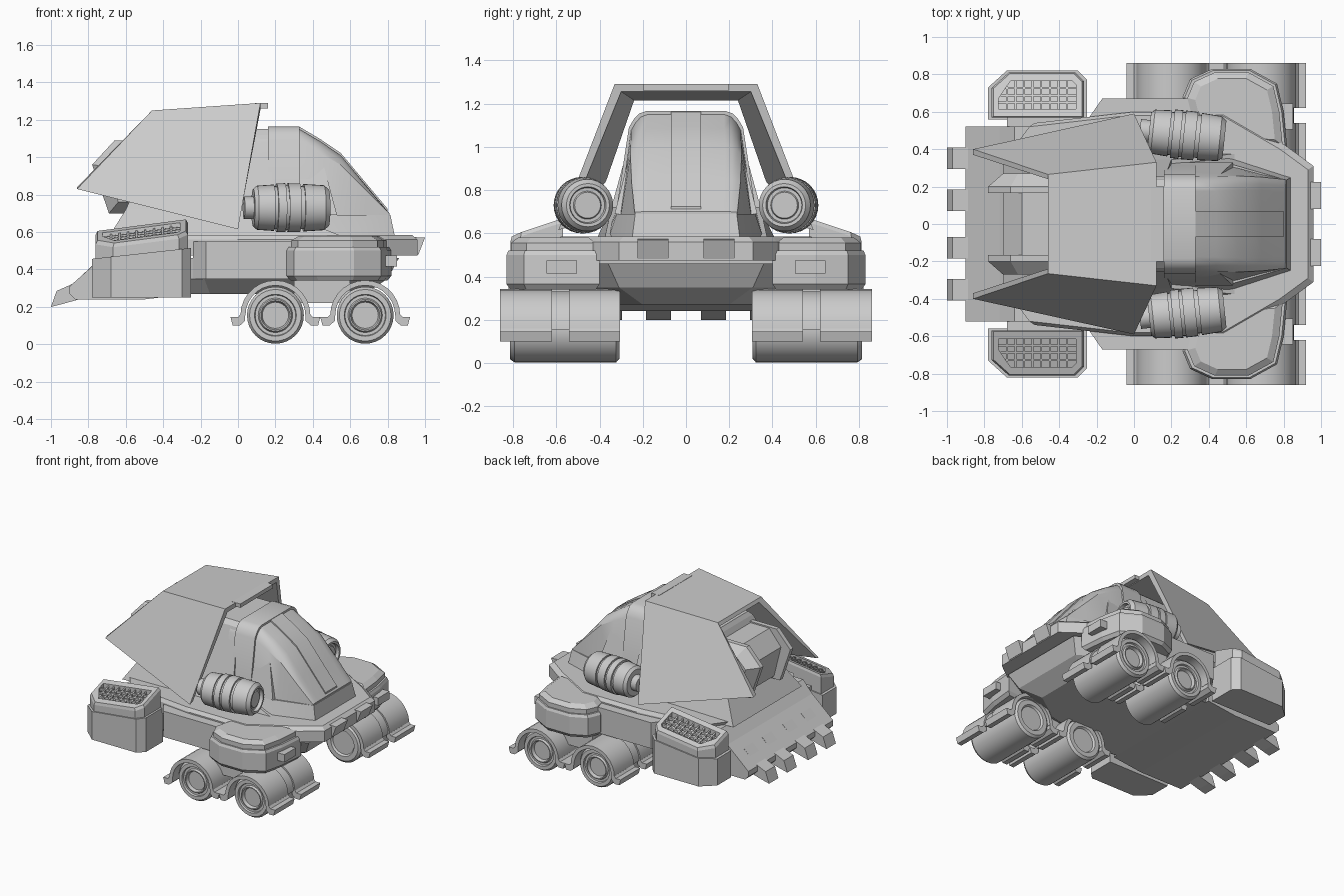
import bpy, bmesh
from math import sin, cos, pi, radians
from mathutils import Vector, Matrix


def loft(name, rings, mirror=False, closed=False):
    """Skin equal-length rings of points; cap the ends unless the loft is closed."""
    bm = bmesh.new()
    vs = [[bm.verts.new(p) for p in r] for r in rings]
    n = len(rings[0])
    pairs = list(zip(vs, vs[1:])) + ([(vs[-1], vs[0])] if closed else [])
    for a, b in pairs:
        for i in range(n):
            j = (i + 1) % n
            bm.faces.new((a[i], a[j], b[j], b[i]))
    if not closed:
        bm.faces.new(vs[0])
        bm.faces.new(vs[-1])
    bmesh.ops.recalc_face_normals(bm, faces=bm.faces)
    me = bpy.data.meshes.new(name)
    bm.to_mesh(me)
    bm.free()
    ob = bpy.data.objects.new(name, me)
    bpy.context.collection.objects.link(ob)
    if mirror:
        m = ob.modifiers.new("mirror", "MIRROR")
        m.use_axis = (False, True, False)
        m.use_mirror_merge = False
    return ob


def side_prism(name, pts, y0, y1, mirror=False):
    return loft(name, [[(x, y, z) for x, z in pts] for y in (y0, y1)], mirror)


def box(name, x0, x1, y0, y1, z0, z1, mirror=False):
    return side_prism(name, [(x0, z0), (x1, z0), (x1, z1), (x0, z1)], y0, y1, mirror)


def lathe(name, prof, matrix, segs=32, mirror=True):
    """Turn (distance, radius) pairs round local x."""
    rings = [[matrix @ Vector((t, r * cos(2 * pi * i / segs), r * sin(2 * pi * i / segs)))
              for i in range(segs)] for t, r in prof]
    return loft(name, rings, mirror)


def plan(half, z):
    """Symmetric plan ring from half outline (x, y)."""
    return [(x, y, z) for x, y in half] + [(x, -y, z) for x, y in reversed(half)]


# hull: tapered belly, flanks and front deck plate
loft("lower_hull", [
    plan([(0.68, 0.20), (0.45, 0.36), (-0.15, 0.50), (-0.30, 0.48)], 0.27),
    plan([(0.80, 0.31), (0.48, 0.50), (-0.18, 0.62), (-0.30, 0.52)], 0.35),
    plan([(0.86, 0.36), (0.50, 0.55), (-0.18, 0.62), (-0.30, 0.52)], 0.46)])
loft("flank_armour", [[(x, y, z) for x, y in
     [(-0.24, 0.50), (-0.24, 0.57), (-0.17, 0.67), (0.32, 0.67), (0.45, 0.50)]]
     for z in (0.35, 0.55)], True)
deck = [(0.96, 0.31), (0.81, 0.42), (0.50, 0.60), (0.0, 0.60), (-0.53, 0.54), (-0.62, 0.42)]
loft("deck_plate", [plan(deck, 0.475), plan(deck, 0.56),
                    plan([(x - 0.03, y - 0.02) for x, y in deck], 0.585)])
side_prism("front_tooth", [(0.90, 0.50), (0.965, 0.48), (1.0, 0.57), (0.90, 0.575)], 0.08, 0.225, True)

# rear ramp and its teeth
side_prism("rear_ramp", [(-0.87, 0.24), (-0.90, 0.27), (-0.90, 0.31), (-0.72, 0.47), (-0.64, 0.56),
                         (-0.25, 0.56), (-0.25, 0.27), (-0.50, 0.24)], -0.52, 0.52)
for y in (0.07, 0.295):
    side_prism("rear_tooth", [(-1.0, 0.20), (-0.97, 0.285), (-0.88, 0.325), (-0.78, 0.42),
                              (-0.78, 0.30), (-0.85, 0.24), (-0.94, 0.215)], y, y + 0.115, True)

# body under the hood
loft("upper_body", [
    plan([(0.60, 0.38), (-0.70, 0.42)], 0.56),
    plan([(0.20, 0.345), (-0.60, 0.34)], 0.72),
    plan([(0.16, 0.235), (-0.42, 0.22)], 1.12),
    plan([(0.16, 0.20), (-0.40, 0.19)], 1.15)])

# rear engine: recessed centre between two horns
side_prism("engine_core", [(-0.40, 1.08), (-0.60, 1.08), (-0.70, 0.96), (-0.64, 0.72), (-0.40, 0.70)],
           -0.18, 0.18)
eng = [(-0.40, 1.09), (-0.66, 1.09), (-0.78, 0.96), (-0.69, 0.70), (-0.40, 0.70)]
loft("engine_horn", [[(x, 0.165, z) for x, z in eng], [(x, 0.20, z) for x, z in eng],
                     [(-0.40, 0.27, 1.03), (-0.62, 0.27, 1.03), (-0.70, 0.27, 0.95),
                      (-0.64, 0.27, 0.76), (-0.40, 0.27, 0.76)]], True)


# cockpit: rounded trapezoid sections swept along x
def section(x, top, wt, wb, base=0.69):
    h = top - base
    half = [(wb, 0), (wt + 0.02 + (wb - wt) * 0.15, h * 0.84), (wt + 0.012, h * 0.92),
            (wt - 0.012, h * 0.975), (wt - 0.045, h)]
    pts = half + [(-y, z) for y, z in reversed(half)]
    return [(x, y, base + z) for y, z in pts]


loft("cockpit", [section(0.10, 1.15, 0.22, 0.31), section(0.33, 1.15, 0.22, 0.31),
                 section(0.44, 1.085, 0.222, 0.31), section(0.55, 1.01, 0.226, 0.30),
                 section(0.68, 0.855, 0.225, 0.265), section(0.81, 0.70, 0.215, 0.235)])
loft("cockpit_frame", [section(x, 1.165, 0.23, 0.325) for x in (0.16, 0.33)])
loft("cockpit_spine", [[(x, y, z + d) for y, d in ((-0.07, -0.05), (-0.07, 0.012), (0.07, 0.012), (0.07, -0.05))]
     for x, z in ((0.30, 1.15), (0.33, 1.15), (0.44, 1.085), (0.55, 1.01), (0.68, 0.855), (0.80, 0.712))])
cheek = [(0.16, 0.69), (0.16, 1.0), (0.33, 1.0), (0.46, 0.95), (0.53, 0.69)]
loft("cockpit_cheek", [[(x, 0.33 - 0.25 * (z - 0.69) - d, z) for x, z in cheek] for d in (0, 0.06)], True)
loft("cockpit_base", [
    plan([(0.84, 0.25), (0.50, 0.36), (0.05, 0.39)], 0.57),
    plan([(0.815, 0.235), (0.52, 0.32), (0.05, 0.335)], 0.69)])


# hood: three-panel armour shell
def hood_ring(xb, xt, ob, ot, ib, it):
    out = [(xb, *ob), (xt, *ot), (xt, -ot[0], ot[1]), (xb, -ob[0], ob[1])]
    inn = [(xb, -ib[0], ib[1]), (xt, -it[0], it[1]), (xt, *it), (xb, *ib)]
    return out + inn


loft("hood", [hood_ring(0.0, 0.12, (0.59, 0.615), (0.33, 1.29), (0.555, 0.625), (0.30, 1.255)),
              hood_ring(-0.86, -0.46, (0.40, 0.83), (0.265, 1.25), (0.37, 0.84), (0.24, 1.215))])
box("hood_lip", 0.09, 0.16, -0.2, 0.2, 1.26, 1.29)

# side cannons
m = Matrix.Translation((0.28, 0.475, 0.73)) @ Matrix.Rotation(radians(-6), 4, 'Z')
lathe("cannon", [(-0.25, 0.06), (-0.20, 0.06), (-0.20, 0.10), (-0.18, 0.118), (-0.09, 0.124), (-0.09, 0.115),
                 (-0.075, 0.115), (-0.075, 0.13), (-0.03, 0.131), (-0.03, 0.12), (-0.015, 0.12),
                 (-0.015, 0.131), (0.05, 0.13), (0.05, 0.115), (0.07, 0.115), (0.07, 0.127),
                 (0.18, 0.12), (0.205, 0.10), (0.205, 0.085), (0.18, 0.08), (0.18, 0.065),
                 (0.19, 0.06)], m)

# front pods over the wheels
pod = [(0.26, 0.68), (0.30, 0.775), (0.42, 0.83), (0.62, 0.83), (0.765, 0.75), (0.80, 0.60),
       (0.82, 0.40), (0.38, 0.43), (0.28, 0.60)]


def pod_ring(z, s):
    return [(0.54 + (x - 0.54) * s, 0.61 + (y - 0.61) * s, z) for x, y in pod]


loft("front_pod", [pod_ring(0.34, 0.92), pod_ring(0.365, 1), pod_ring(0.50, 1), pod_ring(0.52, 0.96),
                   pod_ring(0.52, 0.91), pod_ring(0.555, 0.91), pod_ring(0.58, 0.76)], True)
box("headlight", 0.76, 0.85, 0.505, 0.645, 0.415, 0.475, True)

# rear pods with slanted grilles
rear = [(-0.78, 0.56), (-0.78, 0.73), (-0.68, 0.82), (-0.30, 0.82), (-0.25, 0.77), (-0.25, 0.56)]


def slope(x, y, d=0.0):
    return 0.672 + 0.13 * (x + 0.28) - 0.33 * (y - 0.56) + d


def rear_ring(s, d):
    pts = [(-0.515 + (x + 0.515) * s, 0.69 + (y - 0.69) * s) for x, y in rear]
    return [(x, y, slope(x, y, d)) for x, y in pts]


mouth = [(-0.725, 0.615), (-0.725, 0.67), (-0.66, 0.765), (-0.33, 0.765), (-0.31, 0.745), (-0.31, 0.615)]
loft("rear_pod", [[(x, y, 0.25) for x, y in rear],
                  [(x, y, 0.515 + 0.11 * (x + 0.25)) for x, y in rear],
                  [(x, y, z + 0.515 + 0.11 * (x + 0.25) - slope(x, y)) for x, y, z in rear_ring(0.93, 0.0)
                   ][:], rear_ring(0.93, -0.02), rear_ring(0.89, 0),
                  [(x, y, slope(x, y)) for x, y in mouth],
                  [(x, y, slope(x, y, -0.05)) for x, y in mouth]], True)


def bar(p, q, w):
    dx, dy = (0, w) if p[1] == q[1] else (w, 0)
    loft("grille_bar", [[(x + sx * dx, y + sx * dy, slope(x + sx * dx, y + sx * dy, d))
         for sx, d in ((-1, -0.03), (1, -0.03), (1, -0.012), (-1, -0.012))] for x, y in (p, q)], True)


for y, x0 in ((0.65, -0.725), (0.688, -0.715), (0.727, -0.69)):
    bar((x0, y), (-0.31, y), 0.005)
for i in range(8):
    x = -0.68 + i * 0.046
    bar((x, 0.615), (x, 0.735 if i == 0 else 0.765), 0.005)
box("rear_pod_mount", -0.68, -0.32, 0.48, 0.60, 0.32, 0.50, True)

# wheels and fenders
tyre = [(-0.24, 0.09), (-0.255, 0.10), (-0.255, 0.135), (-0.24, 0.152), (0.23, 0.152), (0.25, 0.138),
        (0.25, 0.112), (0.235, 0.108), (0.235, 0.092), (0.25, 0.085), (0.25, 0.078), (0.225, 0.07)]
for wx in (0.20, 0.68):
    lathe("wheel", tyre, Matrix.Translation((wx, 0.563, 0.155)) @ Matrix.Rotation(pi / 2, 4, 'Z'))

    def arch(r_out, r_in=0.16):
        a = [i * pi / 14 for i in range(15)]
        return ([(wx + r_out * cos(t), 0.155 + r_out * sin(t)) for t in a] +
                [(wx + r_in * cos(t), 0.155 + r_in * sin(t)) for t in reversed(a)])

    side_prism("fender_middle", arch(0.176), 0.52, 0.64, True)
    for y0, y1 in ((0.305, 0.54), (0.62, 0.86)):
        side_prism("fender", arch(0.187), y0, y1, True)
        for s in (-1, 1):
            side_prism("fender_foot", [(wx + s * x, z) for x, z in
                       ((0.162, 0.16), (0.162, 0.125), (0.19, 0.10), (0.228, 0.10), (0.24, 0.145),
                        (0.20, 0.145), (0.187, 0.16))], y0, y1, True)
box("axle_block", 0.30, 0.60, 0.42, 0.72, 0.22, 0.36, True)

# smooth rounded parts, keep hard edges
for ob in bpy.context.collection.objects:
    if ob.name.startswith(("wheel", "cannon", "fender", "cockpit")):
        ob.select_set(True)
        bpy.context.view_layer.objects.active = ob
bpy.ops.object.shade_smooth_by_angle(angle=radians(28))
